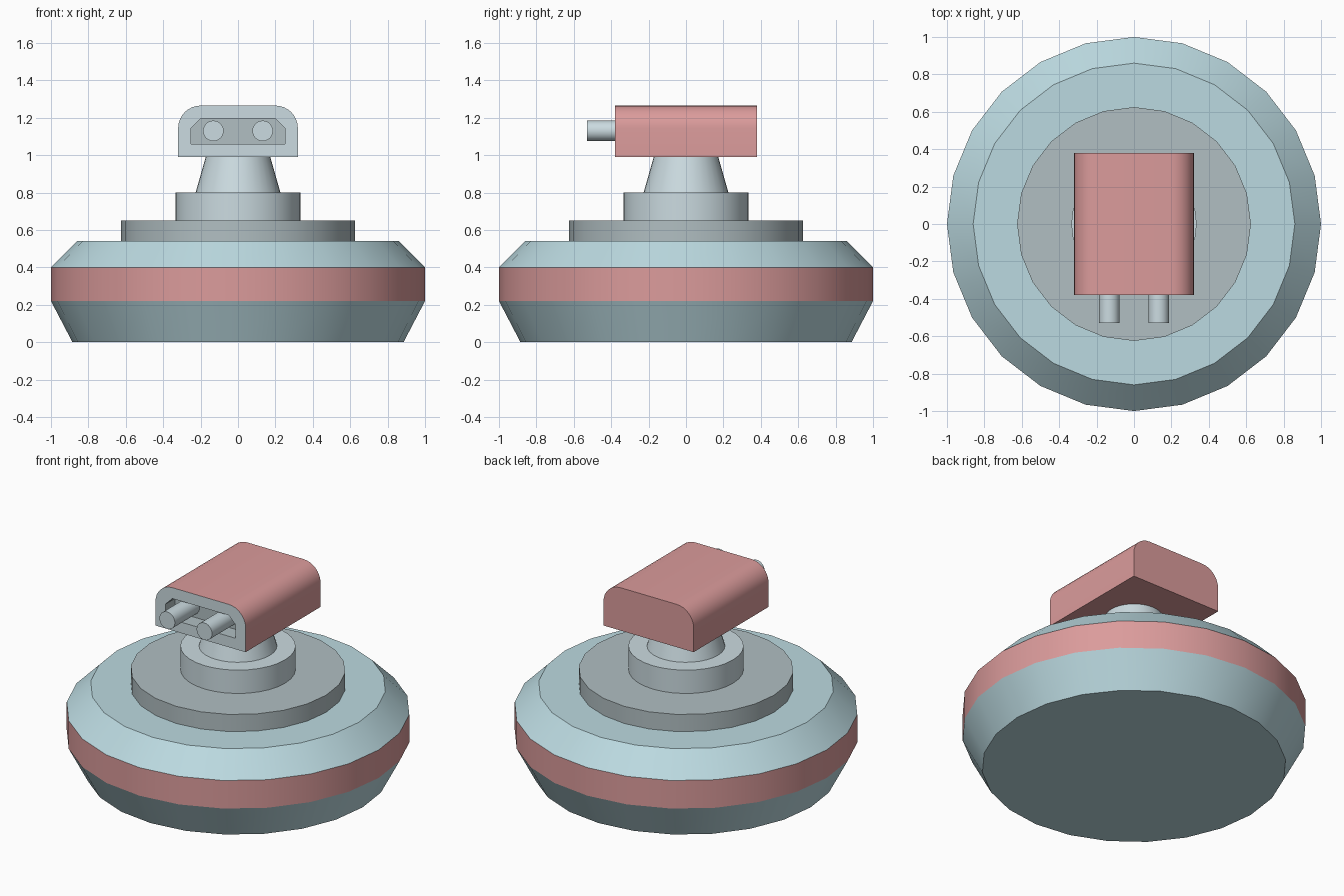
import bpy, bmesh, math

if "Cube" in bpy.data.objects:
    bpy.data.objects.remove(bpy.data.objects["Cube"])


def material(name, rgb):
    m = bpy.data.materials.new(name)
    m.diffuse_color = (*rgb, 1)
    m.use_nodes = True
    m.node_tree.nodes["Principled BSDF"].inputs["Base Color"].default_value = m.diffuse_color
    return m


BLUE = material("pale_blue", (0.50, 0.70, 0.75))
RED = material("soft_red", (0.71, 0.33, 0.33))
GREY = material("mid_grey", (0.44, 0.52, 0.54))
STEEL = material("light_steel", (0.60, 0.71, 0.75))


def skin(name, rings, mats, angle=20):
    """Bridge equal-length rings of points, cap both ends.
    mats: bottom cap, one per band, top cap."""
    bm = bmesh.new()
    loops = [[bm.verts.new(p) for p in ring] for ring in rings]
    unique = list(dict.fromkeys(mats))
    groups = [[bm.faces.new(loops[0])]]
    for a, b in zip(loops, loops[1:]):
        n = len(a)
        groups.append([bm.faces.new((a[i], a[(i + 1) % n], b[(i + 1) % n], b[i]))
                       for i in range(n)])
    groups.append([bm.faces.new(loops[-1])])
    for faces, mat in zip(groups, mats):
        for f in faces:
            f.material_index = unique.index(mat)
    bmesh.ops.recalc_face_normals(bm, faces=bm.faces)
    me = bpy.data.meshes.new(name)
    bm.to_mesh(me)
    bm.free()
    for m in unique:
        me.materials.append(m)
    ob = bpy.data.objects.new(name, me)
    bpy.context.collection.objects.link(ob)
    bpy.ops.object.select_all(action='DESELECT')
    ob.select_set(True)
    bpy.context.view_layer.objects.active = ob
    bpy.ops.object.shade_smooth_by_angle(angle=math.radians(angle))
    return ob


def circle(r, z, sides):
    return [(r * math.cos(2 * math.pi * i / sides), r * math.sin(2 * math.pi * i / sides), z)
            for i in range(sides)]


def lathe(name, profile, mats, sides=24):
    return skin(name, [circle(r, z, sides) for r, z in profile], mats)


# round base with red band
lathe("base", [(0.885, 0), (1, 0.22), (1, 0.40), (0.86, 0.54)],
      [BLUE, BLUE, RED, BLUE, BLUE])
# stepped turntable and neck
lathe("turntable", [(0.625, 0.53), (0.625, 0.65)], [GREY] * 3)
lathe("collar", [(0.335, 0.64), (0.335, 0.80)], [STEEL] * 3, 32)
lathe("neck", [(0.23, 0.79), (0.17, 1.0)], [STEEL] * 3, 32)


def arch(y, w, z0, z1, r, straight=False, n=8):
    """Cross-section with two rounded or chamfered top corners."""
    right = []
    for i in range(n + 1):
        t = i / n
        c, s = (1 - t, t) if straight else (math.cos(t * math.pi / 2), math.sin(t * math.pi / 2))
        right.append((w - r + r * c, y, z1 - r + r * s))
    left = [(-x, yy, z) for x, yy, z in reversed(right)]
    return [(w, y, z0)] + right + left + [(-w, y, z0)]


# turret head with a recessed front
skin("head", [arch(0.38, 0.32, 0.99, 1.265, 0.12),
              arch(-0.38, 0.32, 0.99, 1.265, 0.12),
              arch(-0.38, 0.25, 1.06, 1.195, 0.05, True),
              arch(-0.28, 0.25, 1.06, 1.195, 0.05, True)],
     [RED, RED, STEEL, GREY, GREY])

# twin barrels
for side, x in (("left", -0.132), ("right", 0.132)):
    rings = [[(x + px, y, 1.13 + py) for px, py, _ in circle(0.055, 0, 24)]
             for y in (-0.27, -0.53)]
    skin(side + "_barrel", rings, [STEEL] * 3)
